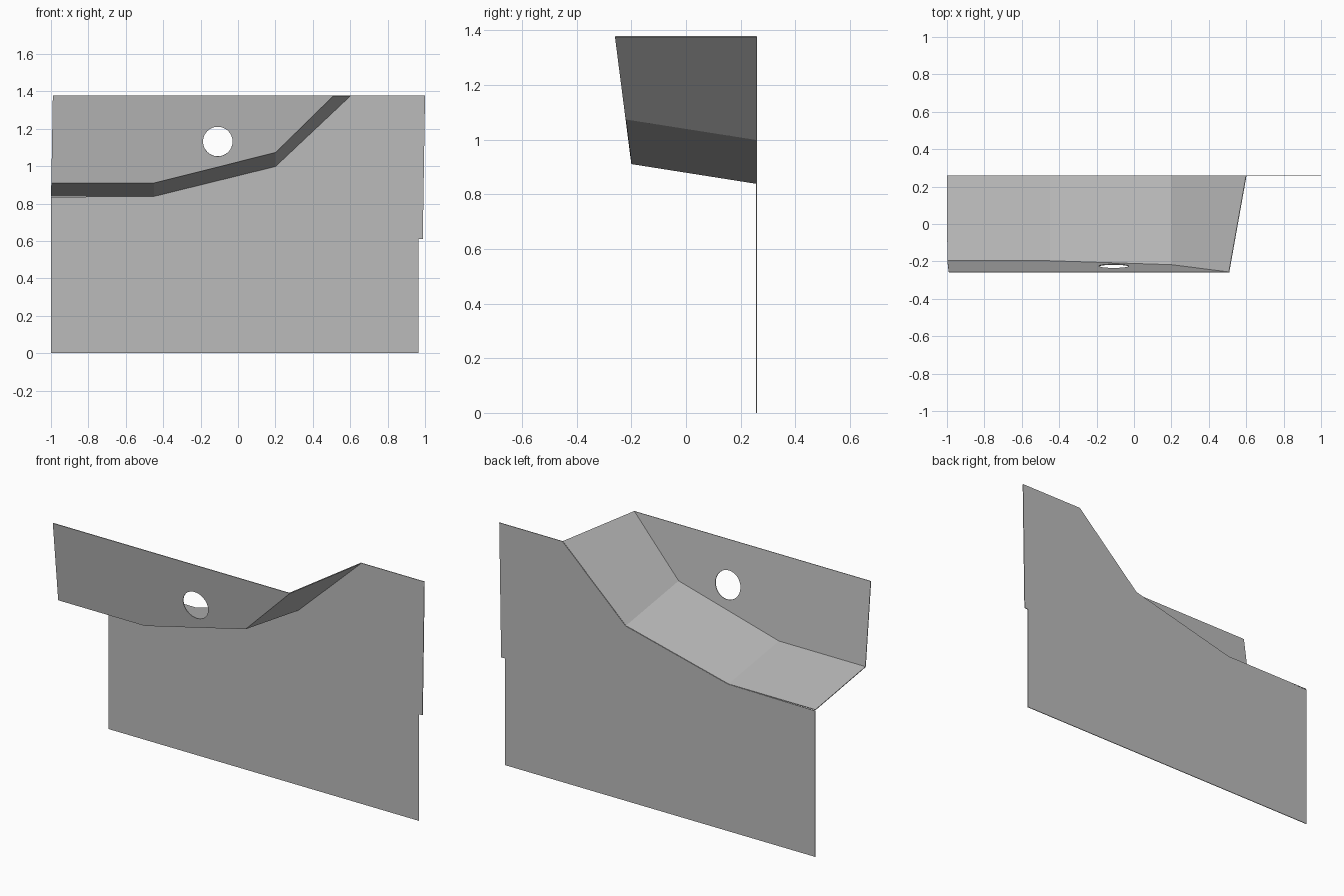
import bpy, bmesh, math

if "Cube" in bpy.data.objects:
    bpy.data.objects.remove(bpy.data.objects["Cube"])

T = 0.004  # sheet thickness

steel = bpy.data.materials.new("grey sheet metal")
steel.diffuse_color = (0.5, 0.5, 0.5, 1)
steel.use_nodes = True
steel.node_tree.nodes["Principled BSDF"].inputs["Base Color"].default_value = steel.diffuse_color


def finish(name, bm):
    """Turn a flat or folded surface into a thin sheet object."""
    bmesh.ops.recalc_face_normals(bm, faces=bm.faces)
    mesh = bpy.data.meshes.new(name)
    bm.to_mesh(mesh)
    bm.free()
    mesh.materials.append(steel)
    obj = bpy.data.objects.new(name, mesh)
    bpy.context.collection.objects.link(obj)
    mod = obj.modifiers.new("thickness", 'SOLIDIFY')
    mod.thickness = T
    mod.offset = 0
    mod.use_even_offset = True
    return obj


def add_loop(bm, pts):
    vs = [bm.verts.new(p) for p in pts]
    return [bm.edges.new((a, b)) for a, b in zip(vs, vs[1:] + vs[:1])]


def front_y(z):
    """Depth of the forward-leaning front panel at height z."""
    return -0.198 - 0.06 * (z - 0.91) / 0.467


BACK_Y = 0.258
TOP = 1.377
back_fold = [(-1, 0.84), (-0.45, 0.84), (0.2, 1.0), (0.6, TOP)]
front_fold = [(-0.998, 0.912), (-0.45, 0.912), (0.2, 1.075), (0.508, TOP)]

# Back panel: tall upright sheet with a stepped right edge
bm = bmesh.new()
outline = [(-1, 0), (0.965, 0), (0.965, 0.61), (0.988, 0.61), (1, TOP)]
outline += back_fold[:0:-1] + [(-1, 0.835)]
bm.faces.new([bm.verts.new((x, BACK_Y, z)) for x, z in outline])
finish("back_panel", bm)

# Folded floor: three bends joining back and front panels
bm = bmesh.new()
rows = [(bm.verts.new((bx, BACK_Y, bz)), bm.verts.new((fx, front_y(fz), fz)))
        for (bx, bz), (fx, fz) in zip(back_fold, front_fold)]
for (a, b), (c, d) in zip(rows, rows[1:]):
    bm.faces.new((a, b, d, c))
finish("folded_floor", bm)

# Front panel: leaning sheet with a round hole
bm = bmesh.new()
edges = add_loop(bm, [(x, front_y(z), z) for x, z in front_fold + [(-0.99, TOP)]])
ring = []
for i in range(48):
    a = 2 * math.pi * i / 48
    z = 1.132 + 0.079 * math.sin(a)
    ring.append((-0.108 + 0.079 * math.cos(a), front_y(z), z))
edges += add_loop(bm, ring)
bmesh.ops.triangle_fill(bm, use_beauty=True, use_dissolve=False,
                        edges=edges, normal=(0, -1, 0))
finish("front_panel", bm)
